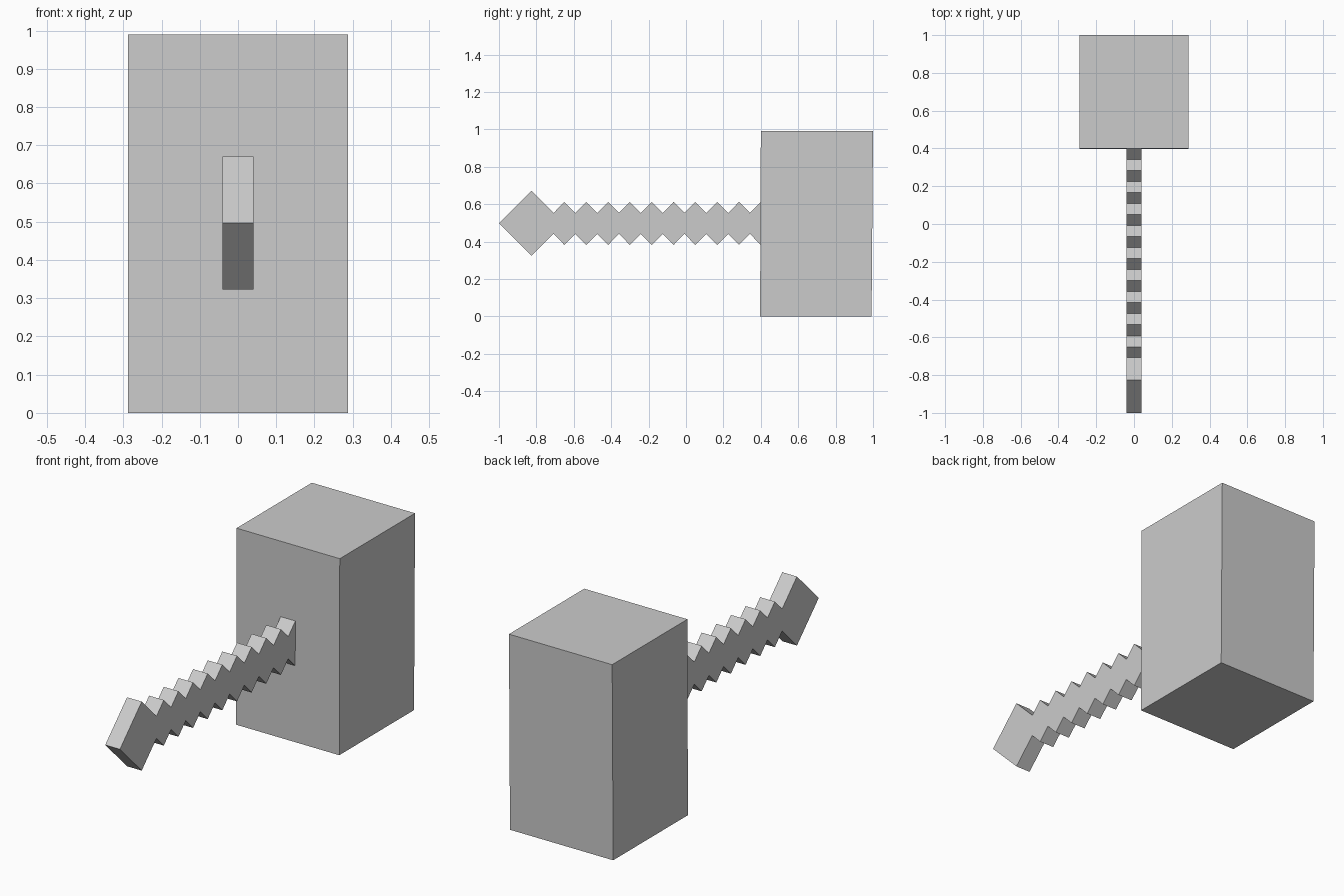
import bpy, bmesh

if "Cube" in bpy.data.objects:
    bpy.data.objects.remove(bpy.data.objects["Cube"])


def prism(name, profile, half_width):
    """Extrude a (y, z) side profile symmetrically along x."""
    bm = bmesh.new()
    face = bm.faces.new([bm.verts.new((-half_width, y, z)) for y, z in profile])
    out = bmesh.ops.extrude_face_region(bm, geom=[face])
    moved = [v for v in out["geom"] if isinstance(v, bmesh.types.BMVert)]
    bmesh.ops.translate(bm, verts=moved, vec=(2 * half_width, 0, 0))
    bmesh.ops.recalc_face_normals(bm, faces=bm.faces)
    mesh = bpy.data.meshes.new(name)
    bm.to_mesh(mesh)
    bm.free()
    obj = bpy.data.objects.new(name, mesh)
    bpy.context.collection.objects.link(obj)
    return obj


# Head: tall block, leaning very slightly
prism("hammer_head", [(0.396, 0.0), (0.992, 0.0), (1.0, 0.99), (0.40, 0.99)], 0.288)

# Handle: diamond pommel followed by a zigzag grip, mirrored about its axis
AXIS, PITCH = 0.497, 0.1167
upper = [(-0.826, 0.174), (-0.708, 0.056)]
for i in range(10):
    peak = -0.65 + PITCH * i
    upper.append((peak, 0.115))
    if i < 9:
        upper.append((peak + PITCH / 2, 0.056))

profile = [(-1.0, AXIS)]
profile += [(y, AXIS + r) for y, r in upper]
profile += [(y, AXIS - r) for y, r in reversed(upper)]
prism("handle", profile, 0.041)
